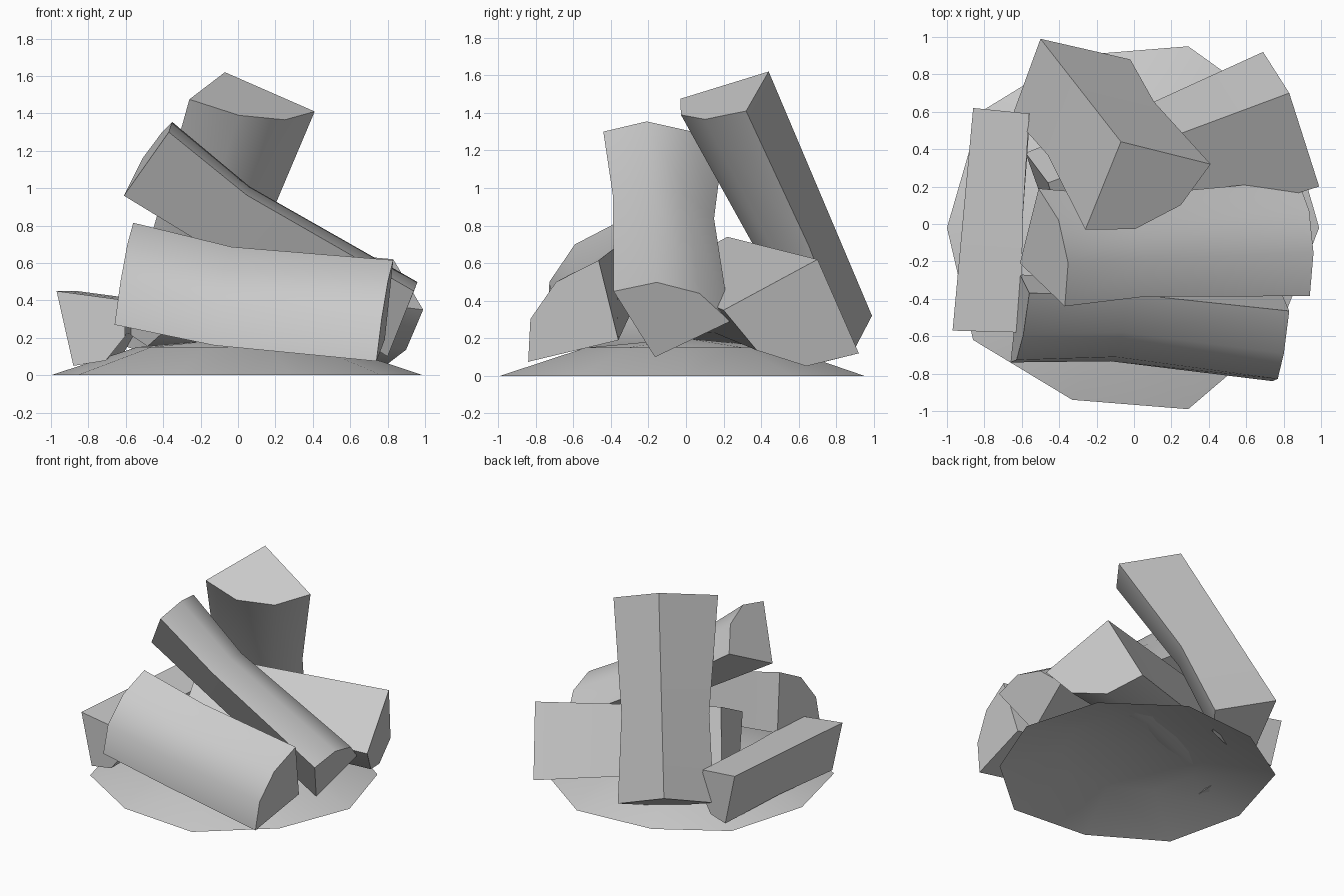
import bpy, math
from mathutils import Vector

if "Cube" in bpy.data.objects:
    bpy.data.objects.remove(bpy.data.objects["Cube"])


def make(name, verts, faces):
    mesh = bpy.data.meshes.new(name)
    mesh.from_pydata(verts, [], faces)
    mesh.update()
    ob = bpy.data.objects.new(name, mesh)
    bpy.context.collection.objects.link(ob)
    # consistent normals
    bpy.ops.object.select_all(action='DESELECT')
    ob.select_set(True)
    bpy.context.view_layer.objects.active = ob
    bpy.ops.object.mode_set(mode='EDIT')
    bpy.ops.mesh.select_all(action='SELECT')
    bpy.ops.mesh.normals_make_consistent(inside=False)
    bpy.ops.object.mode_set(mode='OBJECT')
    bpy.ops.object.shade_smooth_by_angle(angle=math.radians(40))
    return ob


def section(core, p, q):
    """Quarter round: core point plus a bark arc from p to q."""
    u, v = p - core, q - core
    arc = [core + u * math.cos(math.radians(a)) + v * math.sin(math.radians(a))
           for a in (0, 30, 60, 90)]
    return [core] + arc


def split_log(name, end_a, end_b, t=0.5, waist=0.88, shift=(0, 0, 0)):
    """Split log: each end given by its core corner and two bark corners."""
    a = [Vector(c) for c in end_a]
    b = [Vector(c) for c in end_b]
    m = [p.lerp(q, t) for p, q in zip(a, b)]
    m = [m[0]] + [m[0] + (c - m[0]) * waist + Vector(shift) for c in m[1:]]
    verts = section(*a) + section(*m) + section(*b)
    faces = [tuple(range(5)), tuple(range(14, 9, -1))]
    for r in (0, 5):
        for i in range(5):
            j = (i + 1) % 5
            faces.append((r + i, r + 5 + i, r + 5 + j, r + j))
    return make(name, verts, faces)


# Ash mound, a shallow open shell
rim = [(-1, -.02), (-.86, -.62), (-.33, -.94), (.29, -.99), (.77, -.58),
       (.99, -.02), (.82, .57), (.29, .95), (-.33, .9), (-.82, .6)]
n = len(rim)
verts = [(x, y, 0) for x, y in rim] + [(x * .54, y * .54, .15) for x, y in rim] + [(0, 0, .2)]
faces = []
for i in range(n):
    j = (i + 1) % n
    faces += [(i, j, n + j, n + i), (n + i, n + j, 2 * n)]
mound = make("ash_mound", verts, faces)
if mound.data.polygons[1].normal.z < 0:
    mound.data.flip_normals()

# Five split logs stacked on the mound
split_log("front_log",
          [(-.61, -.27, .385), (-.66, -.74, .27), (-.56, -.37, .815)],
          [(.785, -.36, .19), (.74, -.84, .075), (.83, -.465, .615)],
          t=.38, waist=.97, shift=(0, .03, -.04))
split_log("left_log",
          [(-.97, -.57, .45), (-.88, -.57, .05), (-.6, -.58, .40)],
          [(-.86, .62, .45), (-.77, .61, .05), (-.56, .59, .41)],
          t=.5, waist=.95)
split_log("right_log",
          [(.83, .7, .62), (.99, .2, .35), (.69, .92, .12)],
          [(-.46, .22, .74), (-.3, -.28, .47), (-.58, .38, .22)],
          t=.5, waist=.92)
split_log("leaning_log",
          [(-.61, -.21, .96), (-.37, -.44, 1.30), (-.51, .19, 1.16)],
          [(.8, -.165, .10), (.94, -.385, .45), (.877, .235, .29)],
          t=.34, waist=.86)
split_log("upright_log",
          [(-.07, .44, 1.62), (-.26, -.03, 1.475), (.41, .32, 1.41)],
          [(-.5, .99, .32), (-.65, .58, .17), (-.02, .88, .11)],
          t=.57, waist=.88)
